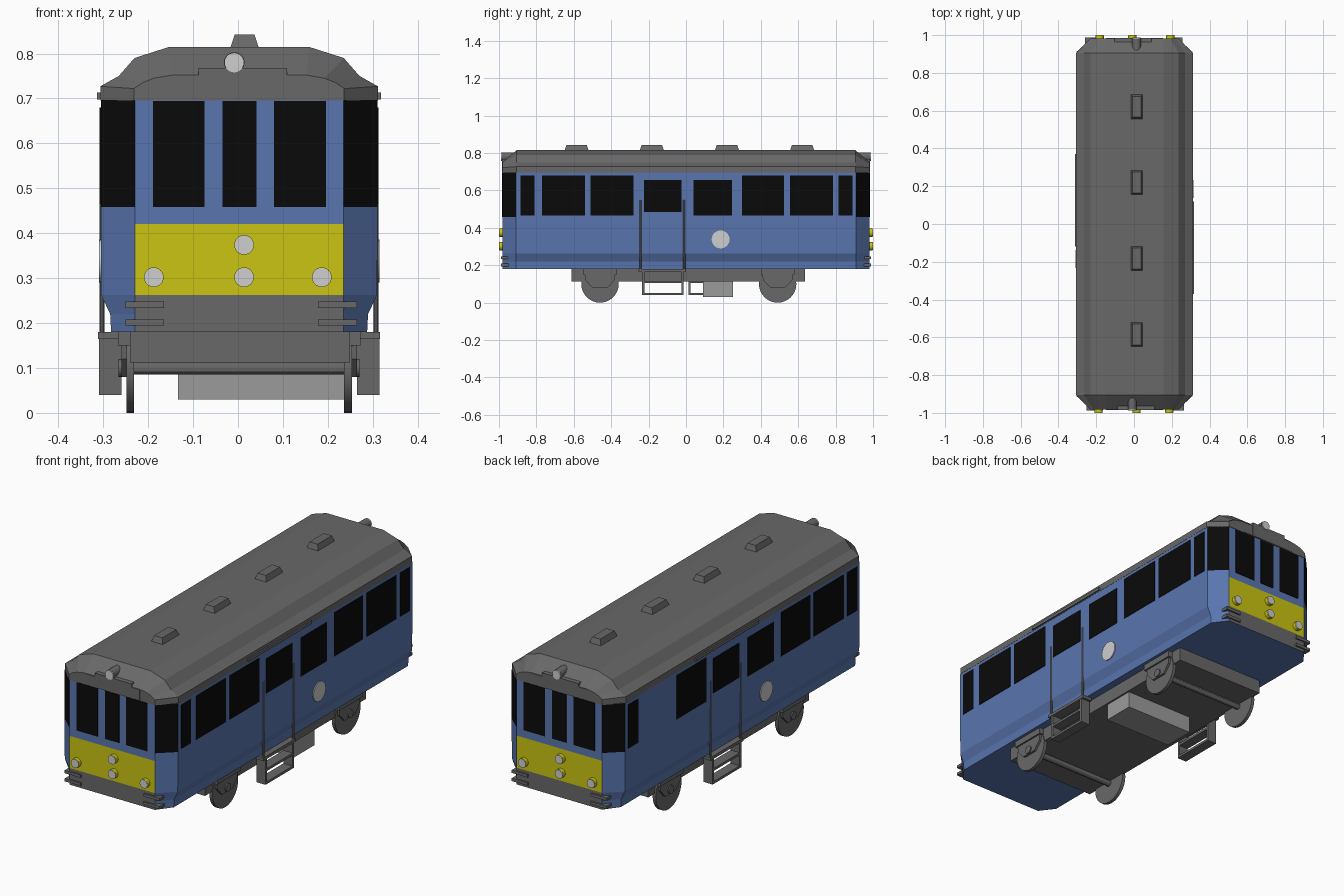
import bpy, bmesh, math
from mathutils import Matrix, Vector

cube = bpy.data.objects.get("Cube")
if cube:
    bpy.data.objects.remove(cube, do_unlink=True)

CX = 0.0025  # centre line of the coach


def material(name, rgb):
    m = bpy.data.materials.new(name)
    m.use_nodes = True
    m.diffuse_color = (*rgb, 1)
    m.node_tree.nodes["Principled BSDF"].inputs["Base Color"].default_value = (*rgb, 1)
    return m


BLUE = material("body blue", (0.1, 0.18, 0.43))
GREY = material("metal grey", (0.14, 0.14, 0.14))
BLACK = material("window black", (0.003, 0.003, 0.003))
YELLOW = material("panel yellow", (0.6, 0.56, 0.006))
WHITE = material("lamp white", (0.62, 0.62, 0.62))
PALE = material("equipment grey", (0.33, 0.33, 0.33))


def finish(name, bm, mats, smooth=False):
    bmesh.ops.recalc_face_normals(bm, faces=bm.faces)
    me = bpy.data.meshes.new(name)
    bm.to_mesh(me)
    bm.free()
    for m in mats:
        me.materials.append(m)
    ob = bpy.data.objects.new(name, me)
    bpy.context.collection.objects.link(ob)
    if smooth:
        bpy.ops.object.select_all(action='DESELECT')
        ob.select_set(True)
        bpy.context.view_layer.objects.active = ob
        bpy.ops.object.shade_smooth_by_angle()
    return ob


def box(name, x, y, z, mat, s=1, taper=0):
    """Box from (min, max) pairs; s=-1 turns it half round the centre."""
    bm = bmesh.new()
    bmesh.ops.create_cube(bm, size=1)
    for v in bm.verts:
        inset = taper if v.co.z > 0 else 0
        px, py, pz = [lo + (hi - lo) * (c + 0.5) for (lo, hi), c in zip((x, y, z), v.co)]
        px -= inset * math.copysign(1, v.co.x)
        py -= inset * math.copysign(1, v.co.y)
        v.co = (CX + s * px, s * py, pz)
    return finish(name, bm, [mat])


def rod(name, a, b, r, mat, s=1, sides=24):
    """Cylinder between two points."""
    a, b = [Vector((CX + s * p[0], s * p[1], p[2])) for p in (a, b)]
    bm = bmesh.new()
    turn = (b - a).to_track_quat('Z', 'Y').to_matrix().to_4x4()
    bmesh.ops.create_cone(bm, cap_ends=True, segments=sides, radius1=r, radius2=r,
                          depth=(b - a).length, matrix=Matrix.Translation((a + b) / 2) @ turn)
    return finish(name, bm, [mat], True)


def loft(rings):
    """Closed skin through rings of equal length."""
    bm = bmesh.new()
    loops = [[bm.verts.new(p) for p in ring] for ring in rings]
    n = len(loops[0])
    for lo, hi in zip(loops, loops[1:]):
        for i in range(n):
            bm.faces.new((lo[i], lo[(i + 1) % n], hi[(i + 1) % n], hi[i]))
    bm.faces.new(loops[0])
    bm.faces.new(loops[-1])
    return bm


# Body shell with cut corners, coloured by height and facing
def plan(w, z):
    q = [(w, -0.91), (w, 0.91), (0.232, 0.98), (-0.232, 0.98)]
    q += [(-x, -y) for x, y in q]
    return [(CX + x, y, z) for x, y in q]


bm = loft([plan(w, z) for w, z in
           ((0.285, 0.18), (0.287, 0.22), (0.307, 0.262), (0.308, 0.42), (0.308, 0.458), (0.308, 0.697))])
bm.normal_update()
for f in bm.faces:
    c, n = f.calc_center_median(), f.normal
    if abs(n.z) > 0.9:
        continue
    if abs(n.y) > 0.95:
        f.material_index = 1 if c.z < 0.26 else 2 if c.z < 0.42 else 0
    elif abs(c.y) > 0.92 and c.z > 0.46:
        f.material_index = 3
finish("body", bm, [BLUE, GREY, YELLOW, BLACK])

# Roof with hipped ends
main = [(0.309, 0.695), (0.309, 0.727), (0.268, 0.75), (0.233, 0.79), (0.155, 0.815)]
end = [(0.234, 0.695), (0.234, 0.722), (0.215, 0.735), (0.19, 0.745), (0.15, 0.752)]


def section(half, y):
    full = half + [(-x, z) for x, z in reversed(half)]
    return [(CX + x, y, z) for x, z in full]


finish("roof", loft([section(end, -0.982), section(main, -0.905),
                     section(main, 0.905), section(end, 0.982)]), [GREY])

# Roof vents
for i in range(4):
    y = -0.585 + i * 0.402
    box("roof_vent", (-0.02, 0.044), (y - 0.065, y + 0.065), (0.812, 0.842), GREY, taper=0.01)

SIDE = [(-0.885, -0.81), (-0.77, -0.54), (-0.51, -0.28), (0.30, 0.525), (0.555, 0.785), (0.815, 0.89)]

for s in (1, -1):
    # Side windows, one left blank on the second side
    for i, span in enumerate(SIDE):
        if s == 1 or i != 1:
            box("side_window", (0.304, 0.3105), span, (0.465, 0.68), BLACK, s)
    box("door_window", (0.304, 0.3105), (-0.225, -0.025), (0.485, 0.655), BLACK, s)
    box("middle_window", (0.304, 0.3105), (0.04, 0.245), (0.465, 0.655), BLACK, s)
    box("door_track", (0.30, 0.316), (-0.37, 0.12), (0.698, 0.713), GREY, s)
    rod("side_disc", (0.304, 0.185, 0.338), (0.312, 0.185, 0.338), 0.048, WHITE, s)

    # Handrails and hanging steps
    for y in (-0.243, -0.01):
        rod("handrail", (0.305, y, 0.17), (0.305, y, 0.55), 0.006, GREY, s, 10)
    box("step_platform", (0.26, 0.314), (-0.255, 0.0), (0.165, 0.18), GREY, s)
    for z in (0.104, 0.04):
        box("step_tread", (0.262, 0.312), (-0.23, -0.02), (z, z + 0.012), GREY, s)
    for y in (-0.235, -0.025):
        box("step_side", (0.262, 0.312), (y, y + 0.012), (0.04, 0.17), GREY, s)

    # End windows
    for span in ((-0.192, -0.077), (-0.037, 0.039), (0.078, 0.193)):
        box("end_window", span, (-0.983, -0.976), (0.458, 0.694), BLACK, s)

    # End lamps
    for x, z in ((-0.19, 0.302), (0.184, 0.302), (0.011, 0.302), (0.011, 0.374)):
        rod("end_lamp_case", (x, -0.975, z), (x, -0.997, z), 0.022, YELLOW, s)
        rod("end_lamp_glass", (x, -0.99, z), (x, -1.0, z), 0.021, WHITE, s)

    # Bumper strips
    for lo, hi in ((-0.253, -0.167), (0.176, 0.262)):
        for z in (0.194, 0.234):
            box("bumper_strip", (lo, hi), (-0.988, -0.95), (z, z + 0.014), GREY, s)

    # Sign box and headlight on the roof end
    box("sign_box", (-0.09, 0.107), (-0.985, -0.93), (0.697, 0.768), GREY, s)
    box("sign_ledge", (-0.152, 0.152), (-0.984, -0.95), (0.697, 0.75), GREY, s)
    rod("headlight_case", (-0.011, -0.89, 0.78), (-0.011, -0.983, 0.78), 0.023, GREY, s)
    rod("headlight_glass", (-0.011, -0.98, 0.78), (-0.011, -0.988, 0.78), 0.022, WHITE, s)

# Underframe and equipment box
box("underframe", (-0.243, 0.247), (-0.612, 0.637), (0.112, 0.181), GREY)
box("equipment_box", (-0.136, 0.238), (0.09, 0.25), (0.03, 0.115), PALE)

# Wheels, axles and axle guards
GUARD = [(-0.085, 0.18), (-0.078, 0.12), (-0.04, 0.08), (0.04, 0.08), (0.078, 0.12), (0.085, 0.18)]
for yc in (-0.46, 0.49):
    rod("axle", (-0.25, yc, 0.1), (0.25, yc, 0.1), 0.015, GREY, sides=12)
    for m in (1, -1):
        rod("wheel", (m * 0.234, yc, 0.1), (m * 0.251, yc, 0.1), 0.1, GREY, sides=32)
        finish("axle_guard", loft([[(CX + m * x, yc + y, z) for y, z in GUARD]
                                   for x in (0.25, 0.262)]), [GREY])
        box("guard_beam", sorted((m * 0.24, m * 0.27)), (yc - 0.09, yc + 0.09), (0.15, 0.181), GREY)
        rod("axle_cap", (m * 0.25, yc, 0.1), (m * 0.268, yc, 0.1), 0.02, GREY, sides=16)
